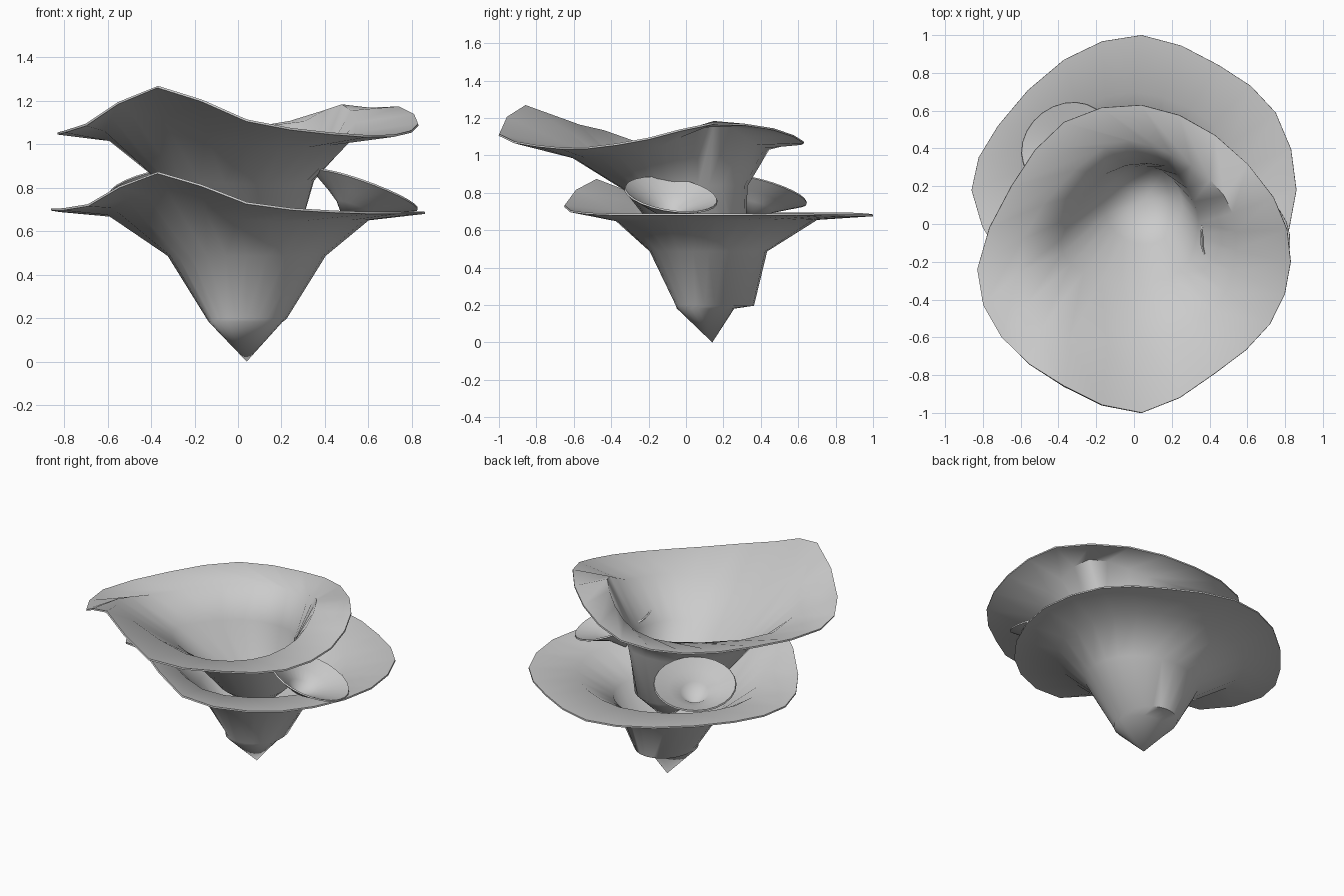
import bpy, bmesh, math
from mathutils import Vector

if "Cube" in bpy.data.objects:
    bpy.data.objects.remove(bpy.data.objects["Cube"])

SEG = 24


def resample(points):
    """Closed smooth ring of SEG points through a few control points."""
    pts = [Vector(p) for p in points]
    n = len(pts)
    ring = []
    for k in range(SEG):
        f = k * n / SEG
        i, t = int(f), f - int(f)
        a, b, c, d = (pts[(i + j) % n] for j in (-1, 0, 1, 2))
        ring.append(0.5 * (2 * b + (c - a) * t + (2 * a - 5 * b + 4 * c - d) * t ** 2
                           + (3 * b - a - 3 * c + d) * t ** 3))
    return ring


def ellipse(cx, cy, cz, ru, rv, out=(1, 0), slope=0.0):
    """Ring with radius ru along 'out' and rv across it, falling outwards by slope."""
    ring = []
    for k in range(SEG):
        a = k * math.tau / SEG - math.pi / 2
        u, v = ru * math.cos(a), rv * math.sin(a)
        ring.append(Vector((cx + u * out[0] - v * out[1],
                            cy + u * out[1] + v * out[0], cz - u * slope)))
    return ring


def cup(name, tip, rings, thickness=0.01):
    """Thin funnel lofted from the tip through each ring to the rim."""
    bm = bmesh.new()
    point = bm.verts.new(tip)
    loops = [[bm.verts.new(p) for p in r] for r in rings]
    for k in range(SEG):
        j = (k + 1) % SEG
        bm.faces.new((point, loops[0][j], loops[0][k]))
        for lo, hi in zip(loops, loops[1:]):
            bm.faces.new((lo[k], lo[j], hi[j], hi[k]))
    mesh = bpy.data.meshes.new(name)
    bm.to_mesh(mesh)
    bm.free()
    ob = bpy.data.objects.new(name, mesh)
    bpy.context.collection.objects.link(ob)
    mod = ob.modifiers.new("thickness", 'SOLIDIFY')
    mod.thickness = thickness
    mod.offset = 0
    bpy.ops.object.select_all(action='DESELECT')
    ob.select_set(True)
    bpy.context.view_layer.objects.active = ob
    # apply first, so the thin rim edge stays sharp
    bpy.ops.object.modifier_apply(modifier=mod.name)
    bpy.ops.object.shade_smooth_by_angle(angle=math.radians(60))
    return ob


# Lower large cup with its pointed foot, notched at the back
lower_rim = resample([
    (0.04, -0.65, 0.73), (0.45, -0.53, 0.69), (0.73, -0.24, 0.685), (0.86, 0.18, 0.685),
    (0.75, 0.59, 0.685), (0.45, 0.84, 0.68), (0.04, 1.0, 0.68), (-0.37, 0.87, 0.69),
    (-0.72, 0.52, 0.69), (-0.86, 0.18, 0.70), (-0.69, -0.20, 0.72), (-0.37, -0.48, 0.87)])
lower_shoulder = resample([
    (0.0, -0.38, 0.66), (0.42, -0.22, 0.655), (0.60, 0.16, 0.655), (0.42, 0.53, 0.66),
    (0.0, 0.70, 0.66), (-0.42, 0.53, 0.67), (-0.60, 0.16, 0.68), (-0.42, -0.22, 0.77)])
cup("lower_cup", (0.04, 0.14, 0.005), [
    ellipse(0.035, 0.105, 0.185, 0.165, 0.15),
    ellipse(0.04, 0.155, 0.20, 0.18, 0.205),
    ellipse(0.04, 0.12, 0.49, 0.36, 0.31),
    lower_shoulder, lower_rim])

# Upper large cup, leaning forward, stem sitting inside the lower cup
upper_rim = resample([
    (0.04, -1.0, 1.11), (0.43, -0.79, 1.05), (0.72, -0.53, 1.04), (0.83, -0.2, 1.09),
    (0.74, 0.14, 1.17), (0.43, 0.47, 1.14), (0.04, 0.63, 1.07), (-0.37, 0.54, 1.06),
    (-0.65, 0.2, 1.05), (-0.83, -0.24, 1.05), (-0.70, -0.6, 1.09), (-0.37, -0.86, 1.265)])
upper_shoulder = resample([
    (0.04, -0.62, 1.0), (0.42, -0.46, 1.0), (0.54, -0.14, 1.05), (0.48, 0.15, 1.18),
    (0.20, 0.37, 1.06), (-0.16, 0.41, 1.03), (-0.59, -0.08, 1.02), (-0.50, -0.57, 1.16)])
upper_waist = resample([
    (0.04, -0.33, 0.82), (0.26, -0.24, 0.82), (0.34, -0.05, 0.83), (0.32, 0.12, 0.84),
    (0.17, 0.31, 0.84), (-0.15, 0.27, 0.84), (-0.39, -0.08, 0.86), (-0.27, -0.26, 0.84)])
cup("upper_cup", (0.06, 0.13, 0.36), [
    ellipse(0.05, 0.10, 0.54, 0.21, 0.21), upper_waist, upper_shoulder, upper_rim])

# Two small side cups, tilted outwards
for name, (x, y, z), out, (ru, rv), tip in (
        ("small_right_cup", (0.59, -0.08, 0.79), (0.92, 0.39), (0.235, 0.25), (0.49, -0.06, 0.65)),
        ("small_back_cup", (-0.36, 0.42, 0.81), (-0.6, 0.8), (0.21, 0.25), (-0.31, 0.35, 0.64))):
    cup(name, tip, [
        ellipse(x - 0.05 * out[0], y - 0.05 * out[1], z - 0.08, 0.085, 0.09, out, 0.4),
        ellipse(x - 0.03 * out[0], y - 0.03 * out[1], z - 0.045, 0.14, 0.16, out, 0.4),
        ellipse(x, y, z, ru, rv, out, 0.4)])
